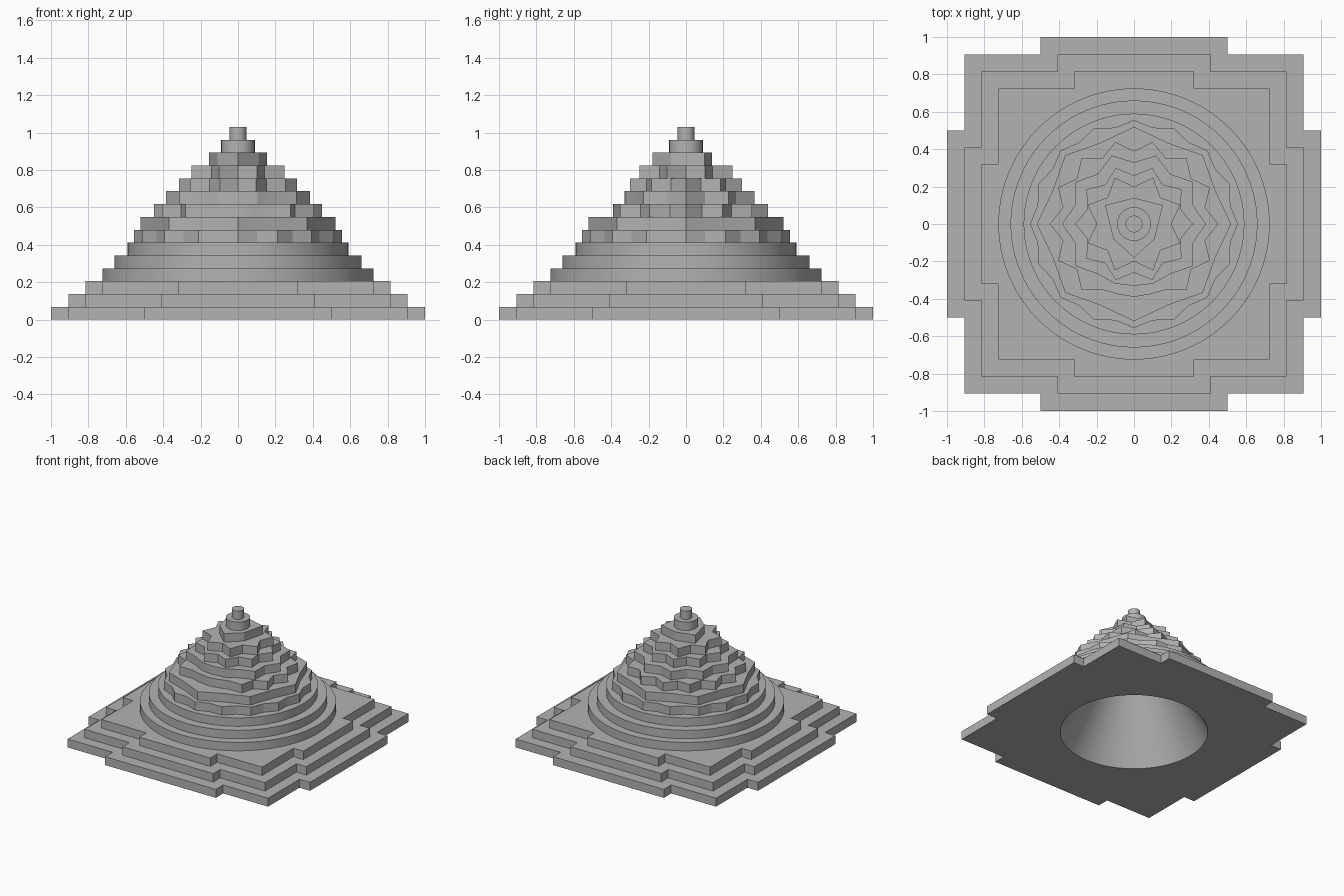
import bpy, bmesh
from math import pi, sin, cos, radians

cube = bpy.data.objects.get("Cube")
if cube:
    bpy.data.objects.remove(cube)

STEP = 1.03 / 15          # height of one tier

stone = bpy.data.materials.new("grey stone")
stone.use_nodes = True
stone.diffuse_color = (0.45, 0.45, 0.45, 1)
stone.node_tree.nodes["Principled BSDF"].inputs["Base Color"].default_value = (0.45, 0.45, 0.45, 1)


def polar(r, a):
    return (r * cos(a), r * sin(a))


def circle(r, n=96):
    return [polar(r, 2 * pi * i / n) for i in range(n)]


def star(n, outer, inner, turn=0.0, front=None):
    """Star outline; front optionally shortens the two points nearest -y."""
    pts = []
    for i in range(n):
        a = 2 * pi * i / n + turn
        near_front = front and sin(a) < -0.94
        pts.append(polar(front if near_front else outer, a))
        pts.append(polar(inner, a + pi / n))
    return pts


def gated_square(half, gate_out, gate_half):
    """Square with a projecting gate in the middle of each side."""
    side = [(half, -half), (half, -gate_half), (gate_out, -gate_half),
            (gate_out, gate_half), (half, gate_half)]
    pts = []
    for _ in range(4):
        pts += side
        side = [(-y, x) for x, y in side]
    return pts


def link(name, bm):
    mesh = bpy.data.meshes.new(name)
    bmesh.ops.recalc_face_normals(bm, faces=bm.faces)
    bm.to_mesh(mesh)
    bm.free()
    ob = bpy.data.objects.new(name, mesh)
    bpy.context.collection.objects.link(ob)
    return ob


def activate(ob):
    bpy.ops.object.select_all(action='DESELECT')
    ob.select_set(True)
    bpy.context.view_layer.objects.active = ob


def prism(name, outline, level):
    bm = bmesh.new()
    z = level * STEP
    low = [bm.verts.new((x, y, z)) for x, y in outline]
    high = [bm.verts.new((x, y, z + STEP)) for x, y in outline]
    bm.faces.new(low[::-1])
    bm.faces.new(high)
    n = len(outline)
    for i in range(n):
        j = (i + 1) % n
        bm.faces.new((low[i], low[j], high[j], high[i]))
    ob = link(name, bm)
    ob.data.materials.append(stone)
    return ob


# Outlines from the ground up
tiers = [
    ("lower_gated_base", gated_square(0.905, 1.0, 0.5)),
    ("middle_gated_base", gated_square(0.815, 0.905, 0.41)),
    ("upper_gated_base", gated_square(0.725, 0.815, 0.32)),
    ("lower_round_step", circle(0.725)),
    ("middle_round_step", circle(0.66)),
    ("upper_round_step", circle(0.59)),
    ("sixteen_petal_tier", star(16, 0.555, 0.525)),
    ("eight_petal_tier", star(8, 0.52, 0.47)),
    ("fourteen_point_tier", star(14, 0.45, 0.39, front=0.385)),
    ("lower_ten_point_tier", star(10, 0.385, 0.33, front=0.335)),
    ("upper_ten_point_tier", star(10, 0.315, 0.26)),
    ("eight_point_tier", star(8, 0.268, 0.2, turn=pi / 8)),
    ("top_triangle_tier", [(0, 0.14), (-0.155, 0.1), (-0.11, -0.08),
                           (0, -0.18), (0.11, -0.08), (0.155, 0.1)]),
    ("round_cap", circle(0.09, 48)),
    ("finial", circle(0.045, 48)),
]

# Cone that hollows the underside
bm = bmesh.new()
bmesh.ops.create_cone(bm, cap_ends=True, segments=96, radius1=0.557, radius2=0,
                      depth=0.97)
bmesh.ops.translate(bm, verts=bm.verts, vec=(0, 0, 0.97 / 2 - 0.02))
cutter = link("hollow_cutter", bm)
cutter.hide_render = True
cutter.data.materials.append(stone)

for level, (name, outline) in enumerate(tiers):
    ob = prism(name, outline, level)
    activate(ob)
    if level < 14:
        cut = ob.modifiers.new("hollow", 'BOOLEAN')
        cut.operation = 'DIFFERENCE'
        cut.solver = 'EXACT'
        cut.object = cutter
        bpy.ops.object.modifier_apply(modifier=cut.name)
    bpy.ops.object.shade_smooth_by_angle(angle=radians(20))

bpy.data.objects.remove(cutter)
